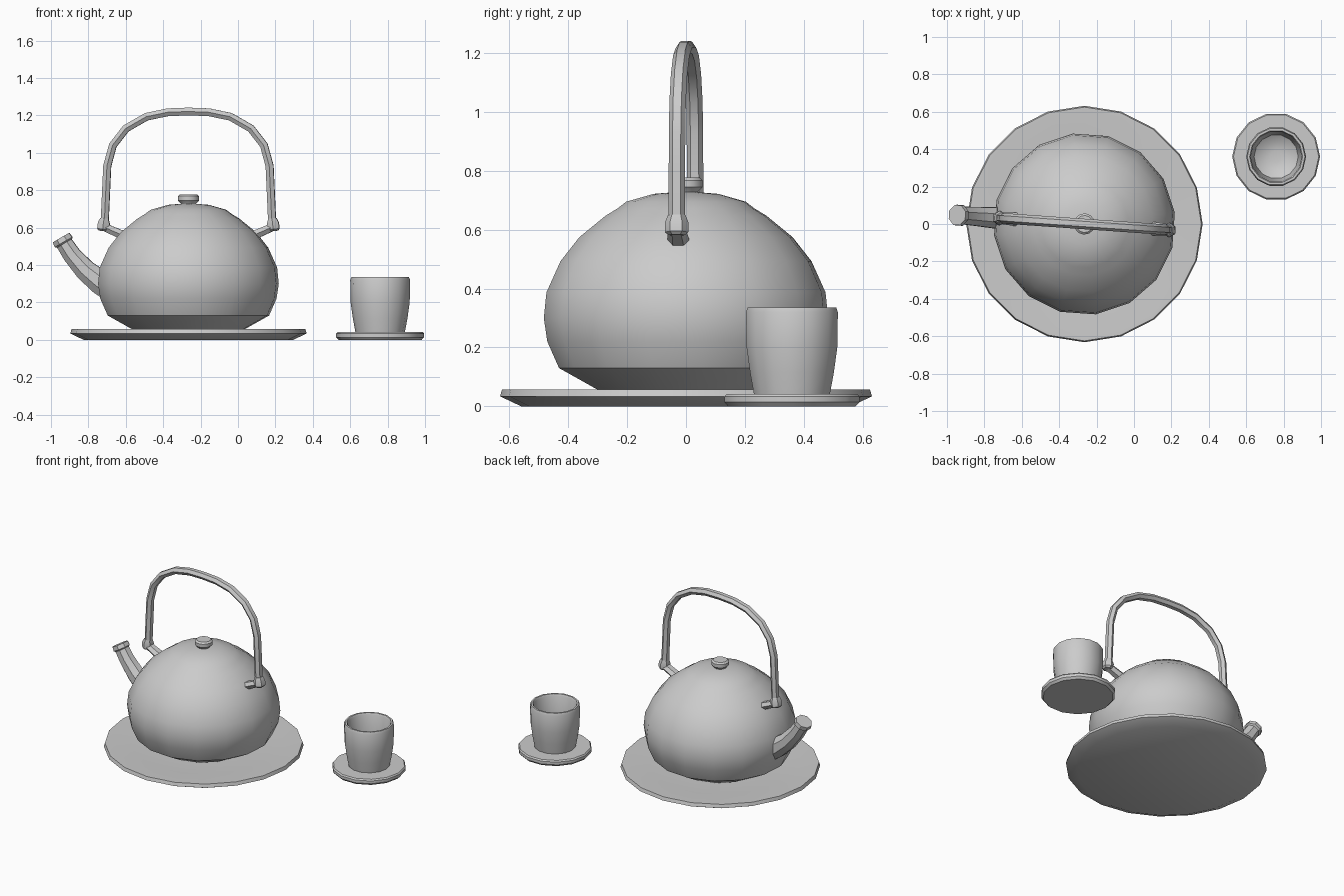
import bpy, bmesh
from math import cos, sin, pi, radians
from mathutils import Vector

if "Cube" in bpy.data.objects:
    bpy.data.objects.remove(bpy.data.objects["Cube"])

POT = (-0.265, 0.0, 0.0)
CUP = (0.76, 0.36, 0.0)
TURN = radians(-4)


def finish(name, bm, loc, rot=0.0, angle=35):
    bmesh.ops.recalc_face_normals(bm, faces=bm.faces)
    me = bpy.data.meshes.new(name)
    bm.to_mesh(me)
    bm.free()
    ob = bpy.data.objects.new(name, me)
    bpy.context.collection.objects.link(ob)
    ob.location = loc
    ob.rotation_euler.z = rot
    bpy.ops.object.select_all(action='DESELECT')
    ob.select_set(True)
    bpy.context.view_layer.objects.active = ob
    bpy.ops.object.shade_smooth_by_angle(angle=radians(angle))
    return ob


def skin(bm, rings):
    for a, b in zip(rings, rings[1:]):
        n = len(a)
        for i in range(n):
            j = (i + 1) % n
            bm.faces.new((a[i], a[j], b[j], b[i]))
    bm.faces.new(rings[0])
    bm.faces.new(rings[-1])


def lathe(name, profile, sides, loc, rot=0.0, start=0.0):
    """Turn a (radius, z) profile about z, capping both ends."""
    bm = bmesh.new()
    rings = []
    for r, z in profile:
        angles = [start + 2 * pi * i / sides for i in range(sides)]
        rings.append([bm.verts.new((r * cos(a), r * sin(a), z)) for a in angles])
    skin(bm, rings)
    return finish(name, bm, loc, rot)


def tube(name, path, sides, start=0.0):
    """Sweep an oval along (x, z, in-plane radius, y radius) points."""
    bm = bmesh.new()
    pts = [Vector((p[0], 0, p[1])) for p in path]
    rings = []
    for i, p in enumerate(pts):
        t = Vector()
        if i > 0:
            t += (p - pts[i - 1]).normalized()
        if i < len(pts) - 1:
            t += (pts[i + 1] - p).normalized()
        t.normalize()
        n = Vector((t.z, 0, -t.x))
        ra, rb = path[i][2:]
        ring = []
        for k in range(sides):
            a = start + 2 * pi * k / sides
            ring.append(bm.verts.new(p + n * ra * cos(a) + Vector((0, rb * sin(a), 0))))
        rings.append(ring)
    skin(bm, rings)
    return finish(name, bm, POT, TURN, 30)


# Round tray under the pot, slightly dished
lathe("tray", [(0.56, 0), (0.632, 0.034), (0.625, 0.057), (0.605, 0.057),
               (0.45, 0.045), (0.25, 0.04)], 20, POT)

# Pot body with its shallow lid step
lathe("pot_body", [(0.25, 0.035), (0.30, 0.055), (0.435, 0.13), (0.475, 0.22),
                   (0.487, 0.30), (0.478, 0.387), (0.43, 0.493), (0.365, 0.575),
                   (0.275, 0.648), (0.235, 0.672), (0.205, 0.695), (0.11, 0.722),
                   (0.035, 0.728)], 16, POT, TURN, pi / 16)

# Lid knob
lathe("lid_knob", [(0.035, 0.715), (0.042, 0.73), (0.057, 0.745), (0.057, 0.768),
                   (0.046, 0.778)], 12, POT, TURN)

# Curved spout with a lip
tube("spout", [(-0.40, 0.265, 0.075, 0.065), (-0.475, 0.31, 0.07, 0.062),
               (-0.555, 0.375, 0.06, 0.056), (-0.625, 0.455, 0.052, 0.052),
               (-0.664, 0.515, 0.048, 0.05), (-0.668, 0.522, 0.058, 0.06),
               (-0.682, 0.546, 0.055, 0.057)], 8, pi / 8)

# Arched handle
half = [(0.45, 0.60), (0.442, 0.78), (0.435, 0.93), (0.405, 1.04), (0.335, 1.13),
        (0.225, 1.193), (0.11, 1.217)]
arch = [(-x, z) for x, z in half] + [(0, 1.221)] + [(x, z) for x, z in half[::-1]]
tube("handle", [(x, z, 0.024, 0.028) for x, z in arch], 6, pi / 6 + pi / 3)

# Handle sockets and lugs on both sides
for side, s in (("left", -1), ("right", 1)):
    tube("handle_socket_" + side, [(s * 0.458, 0.582, 0.025, 0.028),
                                   (s * 0.457, 0.592, 0.036, 0.04),
                                   (s * 0.453, 0.625, 0.036, 0.04),
                                   (s * 0.45, 0.65, 0.025, 0.03)], 6, pi / 2)
    tube("handle_lug_" + side, [(s * 0.30, 0.535, 0.03, 0.04), (s * 0.38, 0.572, 0.026, 0.036),
                                (s * 0.46, 0.607, 0.024, 0.03)], 6, pi / 2)

# Saucer
lathe("saucer", [(0.222, 0), (0.235, 0.014), (0.235, 0.033), (0.228, 0.042)], 14, CUP)

# Hollow cup
lathe("cup", [(0.132, 0.04), (0.146, 0.115), (0.158, 0.20), (0.16, 0.32), (0.154, 0.336),
              (0.142, 0.336), (0.136, 0.325), (0.133, 0.20), (0.118, 0.11),
              (0.08, 0.085), (0.03, 0.078)], 14, CUP)
